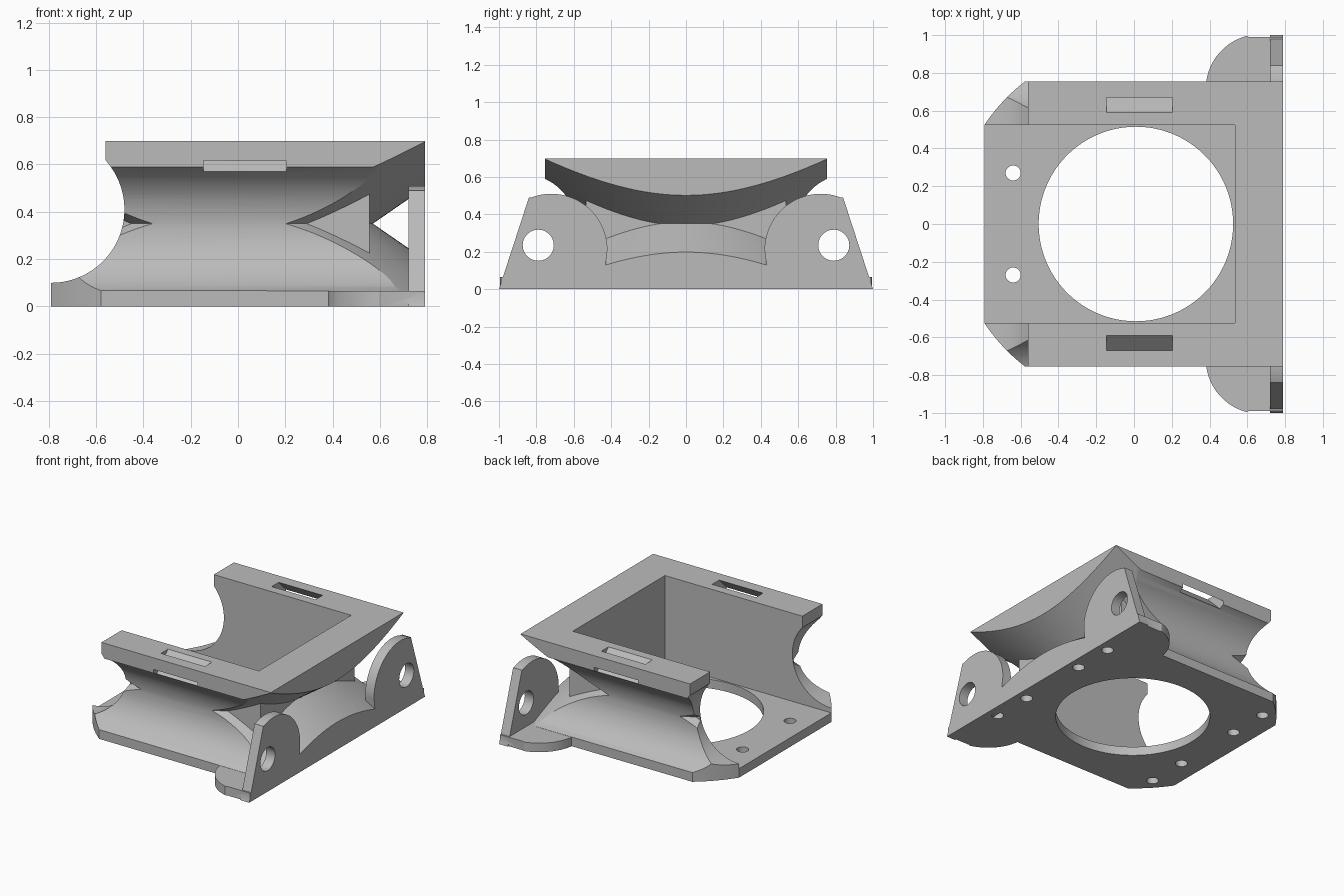
import bpy, bmesh, math
from mathutils import Vector

if "Cube" in bpy.data.objects:
    bpy.data.objects.remove(bpy.data.objects["Cube"], do_unlink=True)

grey = bpy.data.materials.new("plain_grey")
grey.use_nodes = True
GREY = (0.5, 0.5, 0.5, 1)
grey.diffuse_color = GREY
grey.node_tree.nodes["Principled BSDF"].inputs["Base Color"].default_value = GREY


def finish(bm, name):
    bmesh.ops.recalc_face_normals(bm, faces=bm.faces)
    mesh = bpy.data.meshes.new(name)
    bm.to_mesh(mesh)
    bm.free()
    mesh.materials.append(grey)
    ob = bpy.data.objects.new(name, mesh)
    bpy.context.collection.objects.link(ob)
    return ob


def prism(name, pts, axis, lo, hi):
    """Extrude a 2D outline along an axis: x -> (y, z), y -> (x, z), z -> (x, y)."""
    place = {"x": lambda a, b, t: (t, a, b),
             "y": lambda a, b, t: (a, t, b),
             "z": lambda a, b, t: (a, b, t)}[axis]
    bm = bmesh.new()
    face = bm.faces.new([bm.verts.new(place(a, b, lo)) for a, b in pts])
    ext = bmesh.ops.extrude_face_region(bm, geom=[face])
    step = Vector(place(0, 0, hi - lo))
    bmesh.ops.translate(bm, vec=step, verts=[v for v in ext["geom"] if isinstance(v, bmesh.types.BMVert)])
    return finish(bm, name)


def rect(a0, a1, b0, b1):
    return [(a0, b0), (a1, b0), (a1, b1), (a0, b1)]


def arc(ca, cb, r, start=0, end=360, n=64):
    full = end - start == 360
    steps = n if full else n - 1
    angles = [math.radians(start + (end - start) * i / steps) for i in range(n)]
    return [(ca + r * math.cos(t), cb + r * math.sin(t)) for t in angles]


def ring(name, profile, cx, n=128):
    """Revolve a closed (radius, z) profile about a vertical axis."""
    bm = bmesh.new()
    rows = []
    for i in range(n):
        t = math.tau * i / n
        rows.append([bm.verts.new((cx + r * math.cos(t), r * math.sin(t), z)) for r, z in profile])
    m = len(profile)
    for i in range(n):
        a, b = rows[i], rows[(i + 1) % n]
        for j in range(m):
            k = (j + 1) % m
            bm.faces.new((a[j], b[j], b[k], a[k]))
    return finish(bm, name)


def combine(target, tool, operation):
    mod = target.modifiers.new("combine", "BOOLEAN")
    mod.operation = operation
    mod.solver = "EXACT"
    mod.object = tool
    bpy.context.view_layer.objects.active = target
    bpy.ops.object.modifier_apply(modifier=mod.name)
    bpy.data.objects.remove(tool, do_unlink=True)


def cut(tool):
    combine(frame, tool, "DIFFERENCE")


def add(tool):
    combine(frame, tool, "UNION")


# Block with two rounded-off corners
corner = arc(0, 0, 0.95, 127.5, 146.4, 8)
outline = [(0.79, -0.755), (0.79, 0.755)] + corner + [(x, -y) for x, y in reversed(corner)]
frame = prism("mount_frame", outline, "z", 0, 0.7)

# Concave flanks along both sides
for s in (1, -1):
    cut(prism("flank_cutter", arc(s * 0.872, 0.328, 0.287, n=96), "x", -1.2, 1.2))

# Hourglass waist
WAIST, SLOPE, MID = 0.65, 0.69, 0.35
cut(ring("waist_cutter", [(WAIST, MID), (1.5, MID + (1.5 - WAIST) * SLOPE),
                          (1.5, 0.065), (WAIST + (MID - 0.065) / SLOPE, 0.065)], -0.08))

# Thin inner wall and open pocket
add(prism("inner_wall", rect(-0.56, 0.555, -0.534, 0.534), "z", 0.03, 0.6))
cut(prism("pocket_cutter", rect(-1.2, 0.535, -0.525, 0.525), "z", 0.065, 1))

# Scooped open end
scoop = arc(-0.79, 0.41, 0.31, -90, 42.1, 40)
cut(prism("scoop_cutter", scoop + [(-0.56, 1), (-1.2, 1), (-1.2, 0.1)], "y", -1.2, 1.2))

# Slanted strap slots
for s in (1, -1):
    slot = [(0.49, 0.8), (0.57, 0.8), (0.87, 0.5), (0.79, 0.5)]
    cut(prism("slot_cutter", [(s * y, z) for y, z in slot], "x", -0.145, 0.205))

# Hinge ears with their rounded feet
ear = [(0.43, 0), (1.0, 0), (0.84, 0.49)] + arc(0.72, 0.21, 0.3, 66, 180, 32) + [(0.43, 0.13)]
foot = [(0.5, 0.7), (0.79, 0.7), (0.79, 0.99), (0.61, 0.99)] + arc(0.67, 0.715, 0.29, 105, 180, 24)
for s in (1, -1):
    add(prism("ear_foot", [(x, s * y) for x, y in foot], "z", 0, 0.065))
    add(prism("hinge_ear", [(s * y, z) for y, z in ear], "x", 0.72, 0.79))
    cut(prism("pivot_cutter", arc(s * 0.79, 0.235, 0.083, n=48), "x", 0.68, 0.9))

# Large round opening
cut(prism("opening_cutter", arc(0.01, 0, 0.515, n=96), "z", -0.1, 0.1))

# Screw holes in two rows
for x in (-0.64, 0.71):
    for y in (-0.57, -0.27, 0.27, 0.57):
        through = x < 0 and abs(y) < 0.5
        cut(prism("screw_cutter", arc(x, y, 0.04, n=32), "z", -0.1, 0.1 if through else 0.055))

# Smooth curved faces, keep edges crisp
bpy.ops.object.select_all(action="DESELECT")
frame.select_set(True)
bpy.context.view_layer.objects.active = frame
bpy.ops.object.shade_smooth_by_angle(angle=math.radians(25))
